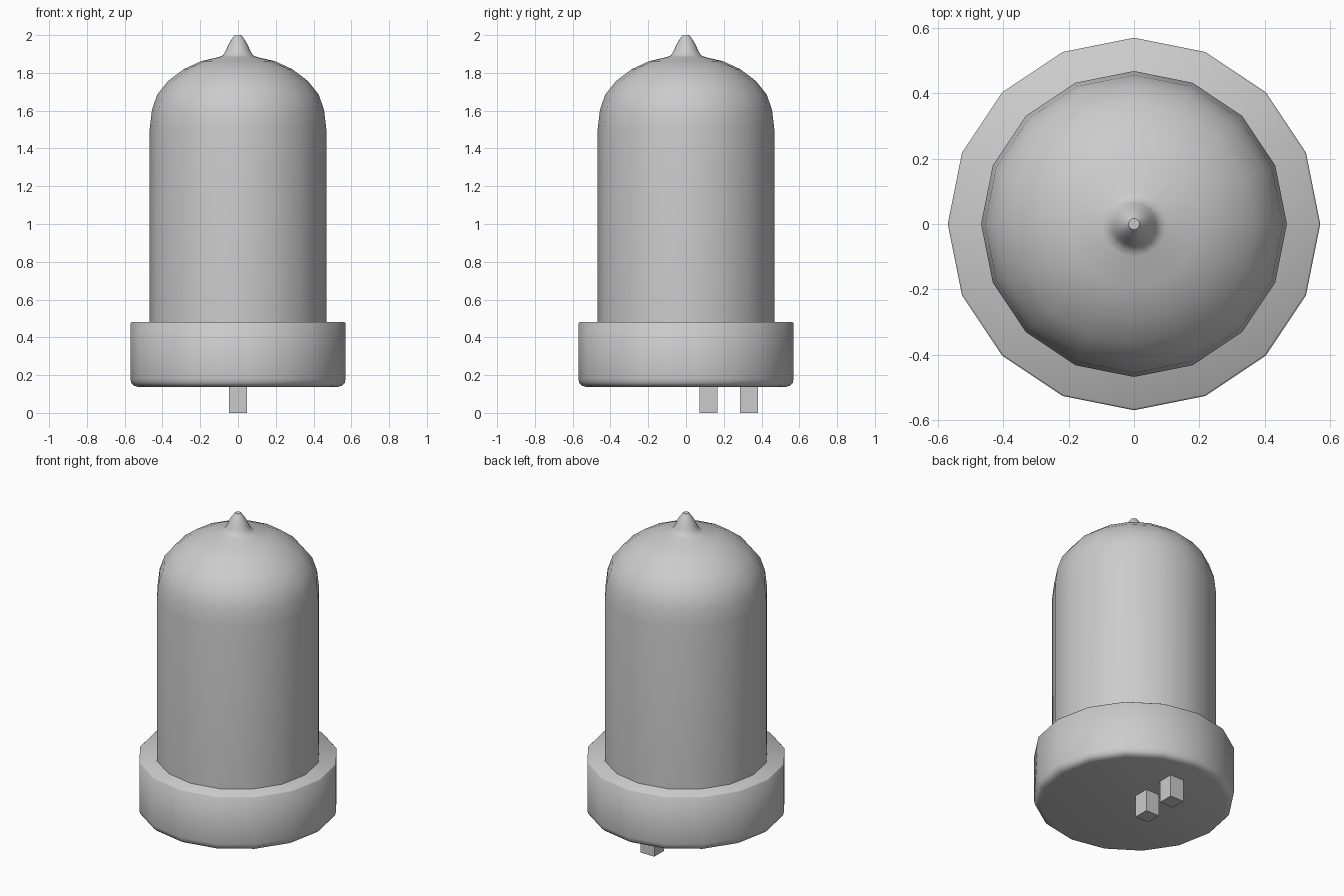
import bpy, math

if "Cube" in bpy.data.objects:
    bpy.data.objects.remove(bpy.data.objects["Cube"])

SIDES = 16


def lathe(name, profile, smooth=40):
    """Revolve (radius, z) points around z and cap both ends."""
    verts, faces = [], []
    for r, z in profile:
        for i in range(SIDES):
            a = 2 * math.pi * i / SIDES
            verts.append((r * math.cos(a), r * math.sin(a), z))
    for k in range(len(profile) - 1):
        for i in range(SIDES):
            j = (i + 1) % SIDES
            lo, hi = k * SIDES, (k + 1) * SIDES
            faces.append((lo + i, lo + j, hi + j, hi + i))
    faces.append(tuple(reversed(range(SIDES))))
    top = (len(profile) - 1) * SIDES
    faces.append(tuple(range(top, top + SIDES)))
    mesh = bpy.data.meshes.new(name)
    mesh.from_pydata(verts, [], faces)
    obj = bpy.data.objects.new(name, mesh)
    bpy.context.collection.objects.link(obj)
    bpy.ops.object.select_all(action='DESELECT')
    obj.select_set(True)
    bpy.context.view_layer.objects.active = obj
    bpy.ops.object.shade_smooth_by_angle(angle=math.radians(smooth))
    return obj


# Socket: round collar with a softened lower edge
lathe("base_socket", [
    (0.53, 0.138), (0.551, 0.144), (0.565, 0.158), (0.57, 0.18),
    (0.57, 0.474), (0.564, 0.48)], 46)

# Glass envelope: cylinder, dome and drawn sealing tip
lathe("glass_tube", [
    (0.468, 0.46), (0.468, 1.50), (0.456, 1.602), (0.428, 1.685),
    (0.37, 1.757), (0.287, 1.82), (0.195, 1.862), (0.10, 1.884),
    (0.08, 1.893), (0.066, 1.915), (0.052, 1.948), (0.034, 1.978),
    (0.017, 2.0)])

# Two square connector pins under the socket
for n, y in enumerate((0.118, 0.334)):
    bpy.ops.mesh.primitive_cube_add(size=1, location=(0, y, 0.08))
    pin = bpy.context.object
    pin.name = f"connector_pin_{n + 1}"
    pin.scale = (0.095, 0.095, 0.16)
